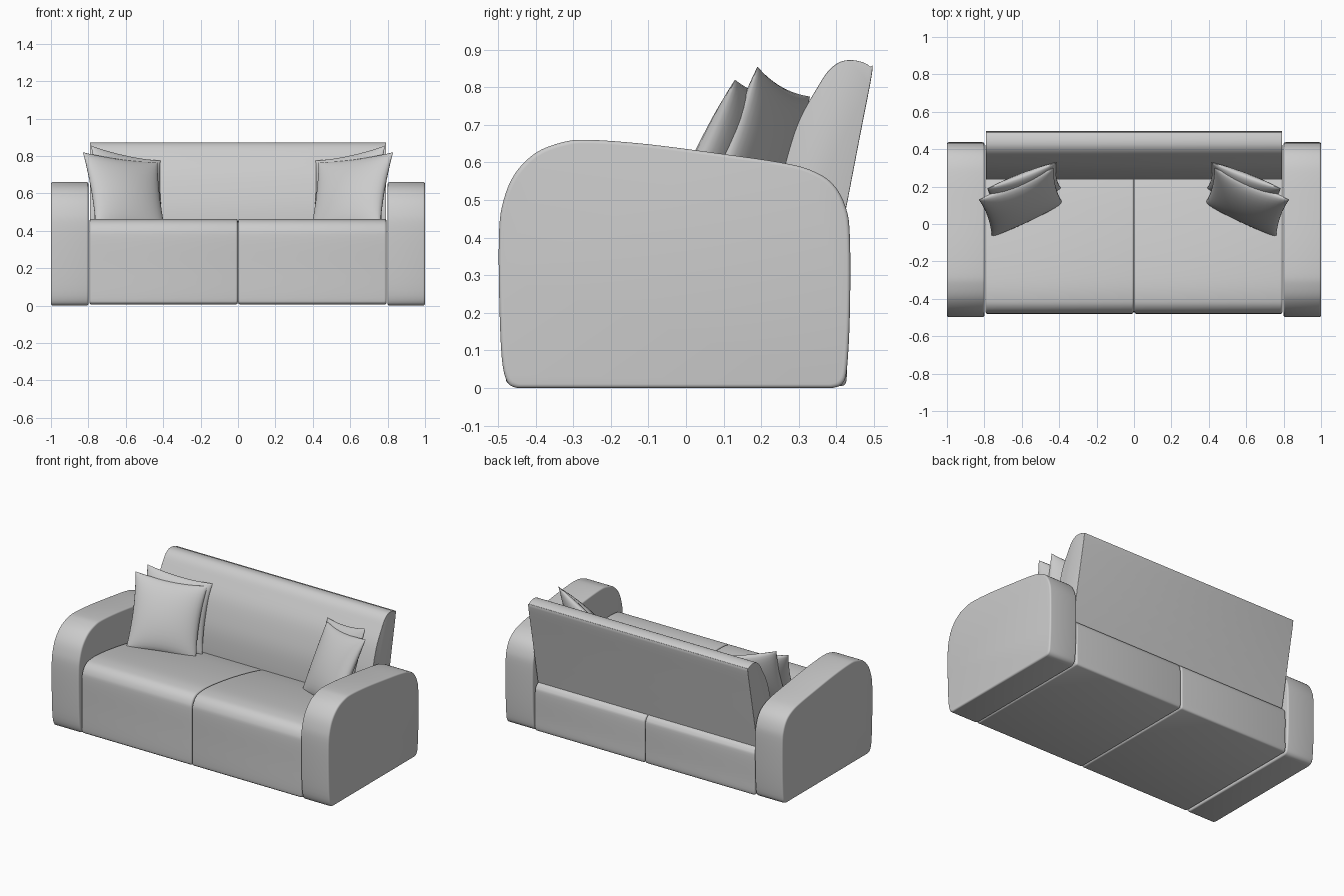
import bpy, bmesh, math
from mathutils import Vector

if "Cube" in bpy.data.objects:
    bpy.data.objects.remove(bpy.data.objects["Cube"])


def finish(name, bm, angle=35):
    bmesh.ops.remove_doubles(bm, verts=bm.verts, dist=1e-5)
    bmesh.ops.recalc_face_normals(bm, faces=bm.faces)
    me = bpy.data.meshes.new(name)
    bm.to_mesh(me)
    bm.free()
    ob = bpy.data.objects.new(name, me)
    bpy.context.collection.objects.link(ob)
    bpy.ops.object.select_all(action='DESELECT')
    ob.select_set(True)
    bpy.context.view_layer.objects.active = ob
    bpy.ops.object.shade_smooth_by_angle(angle=math.radians(angle))
    return ob


def smooth_path(pts, steps=4):
    # Catmull-Rom through an open list of (y, z) points
    p = [Vector(q) for q in [pts[0]] + pts + [pts[-1]]]
    out = []
    for i in range(1, len(p) - 2):
        a, b, c, d = p[i - 1:i + 3]
        for k in range(steps):
            t = k / steps
            out.append(0.5 * (2 * b + (c - a) * t + (2 * a - 5 * b + 4 * c - d) * t * t
                              + (3 * b - a - 3 * c + d) * t ** 3))
    out.append(p[-1])
    return out


def slab(name, pts, x0, x1, r):
    # side profile swept along x, with rims rounded by radius r
    path = smooth_path(pts)
    ys, zs = [p.x for p in path], [p.y for p in path]
    cy, hy = (max(ys) + min(ys)) / 2, (max(ys) - min(ys)) / 2
    cz, hz = (max(zs) + min(zs)) / 2, (max(zs) - min(zs)) / 2
    arc = [(r * (1 - math.sin(a)), r * (1 - math.cos(a)))
           for a in (math.pi / 2 * k / 4 for k in range(5))]
    rings = [(x0 + dx, ins) for ins, dx in arc] + [(x1 - dx, ins) for ins, dx in reversed(arc)]
    bm = bmesh.new()
    loops = [[bm.verts.new((x, cy + (p.x - cy) * (1 - i / hy), cz + (p.y - cz) * (1 - i / hz)))
              for p in path] for x, i in rings]
    n = len(path)
    for a, b in zip(loops, loops[1:]):
        for k in range(n):
            bm.faces.new((a[k], a[(k + 1) % n], b[(k + 1) % n], b[k]))
    bm.faces.new(loops[0])
    bm.faces.new(loops[-1])
    return finish(name, bm)


def pillow(name, corners, thick, sx, n=18):
    # corners: top outer, top inner, bottom outer, bottom inner
    to, ti, bo, bi = [Vector((c[0] * sx, c[1], c[2])) for c in corners]
    normal = (ti - bo).cross(to - bi).normalized()
    bm = bmesh.new()
    for side in (-1, 1):
        grid = []
        for i in range(n + 1):
            row = []
            for j in range(n + 1):
                u = math.sin((i / n - 0.5) * math.pi)
                v = math.sin((j / n - 0.5) * math.pi)
                pu = u * (1 - 0.07 * (1 - v * v))
                pv = v * (1 - 0.07 * (1 - u * u))
                s, t = (pu + 1) / 2, (pv + 1) / 2
                base = (bo * (1 - s) + bi * s) * (1 - t) + (to * (1 - s) + ti * s) * t
                puff = max(0, (1 - u * u) * (1 - v * v)) ** 0.5
                row.append(bm.verts.new(base + normal * side * thick / 2 * puff))
            grid.append(row)
        for i in range(n):
            for j in range(n):
                bm.faces.new((grid[i][j], grid[i + 1][j], grid[i + 1][j + 1], grid[i][j + 1]))
    return finish(name, bm, 60)


# Side profiles as (y, z)
ARM = [(-.45, 0), (-.475, .015), (-.49, .08), (-.497, .25), (-.497, .42), (-.485, .5),
       (-.455, .57), (-.40, .625), (-.33, .653), (-.26, .66), (-.1, .648), (.1, .622),
       (.25, .60), (.33, .58), (.39, .543), (.425, .48), (.436, .4), (.436, .2),
       (.428, .05), (.415, .01), (.39, 0)]
SEAT = [(-.455, .005), (-.473, .012), (-.48, .04), (-.48, .2), (-.48, .36), (-.472, .41),
        (-.445, .445), (-.40, .46), (-.3, .461), (-.1, .435), (.13, .39), (.3, .343),
        (.39, .31), (.418, .288), (.427, .25), (.427, .1), (.427, .02), (.415, .005)]
BACK = [(.24, .29), (.238, .38), (.245, .5), (.265, .6), (.30, .71), (.35, .80), (.38, .845),
        (.41, .867), (.44, .872), (.47, .866), (.489, .855), (.495, .838), (.46, .655), (.387, .275)]

# Arms and seat cushions
for side, sx in (("left", -1), ("right", 1)):
    a, b = sorted((sx * 0.80, sx * 1.0))
    slab(side + "_arm", ARM, a, b, 0.010)
    a, b = sorted((sx * 0.001, sx * 0.794))
    slab(side + "_seat", SEAT, a, b, 0.012)

    # Two leaning pillows at each end
    pillow(side + "_front_pillow", [(.83, .13, .82), (.43, .30, .765),
                                    (.76, -.07, .41), (.38, .11, .36)], 0.13, sx)
    pillow(side + "_rear_pillow", [(.785, .19, .855), (.415, .33, .775),
                                   (.77, .03, .43), (.39, .19, .36)], 0.11, sx)

# Backrest
slab("backrest", BACK, -0.792, 0.792, 0.003)
